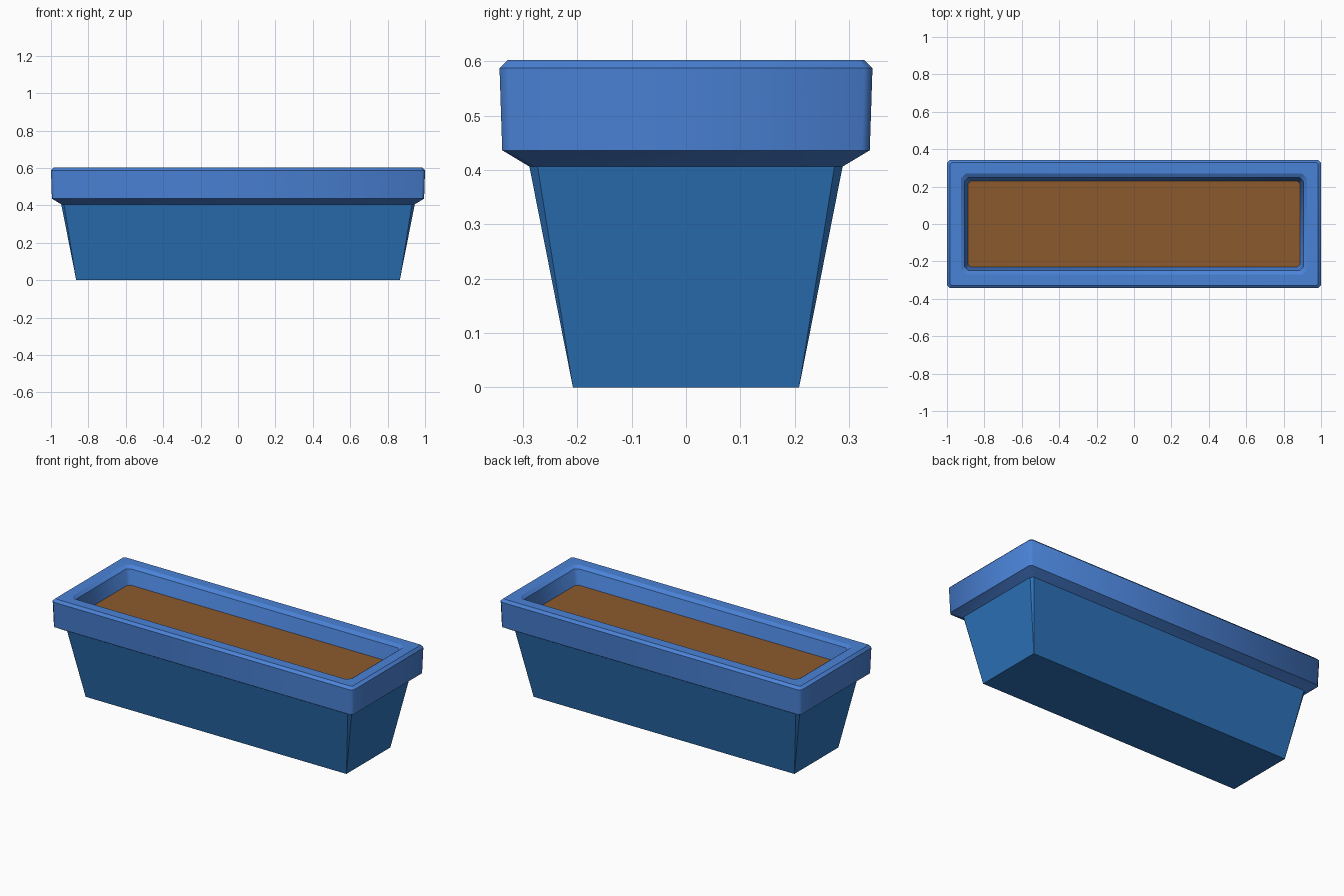
import bpy, bmesh

if "Cube" in bpy.data.objects:
    bpy.data.objects.remove(bpy.data.objects["Cube"])


def material(name, rgb):
    m = bpy.data.materials.new(name)
    m.diffuse_color = (*rgb, 1)
    m.use_nodes = True
    m.node_tree.nodes["Principled BSDF"].inputs["Base Color"].default_value = m.diffuse_color
    return m


def ring(bm, hx, hy, z, c):
    """Rectangle with corners cut by c, counter-clockwise."""
    pts = [(hx, -hy + c), (hx, hy - c), (hx - c, hy), (-hx + c, hy),
           (-hx, hy - c), (-hx, -hy + c), (-hx + c, -hy), (hx - c, -hy)]
    return [bm.verts.new((x, y, z)) for x, y in pts]


def loft(name, profile, mat, cap_start=False, cap_end=False, smooth=False):
    """Skin a stack of rings; horizontal ring edges stay sharp when smooth."""
    bm = bmesh.new()
    rings = [ring(bm, *p) for p in profile]
    for a, b in zip(rings, rings[1:]):
        for i in range(8):
            j = (i + 1) % 8
            f = bm.faces.new((a[i], a[j], b[j], b[i]))
            f.smooth = smooth
    if cap_start:
        bm.faces.new(rings[0][::-1])
    if cap_end:
        bm.faces.new(rings[-1])
    if smooth:
        for r in rings:
            for i in range(8):
                e = bm.edges.get((r[i], r[(i + 1) % 8]))
                if e:
                    e.smooth = False
    bmesh.ops.remove_doubles(bm, verts=bm.verts, dist=0.0005)
    me = bpy.data.meshes.new(name)
    bm.to_mesh(me)
    bm.free()
    me.materials.append(mat)
    ob = bpy.data.objects.new(name, me)
    bpy.context.collection.objects.link(ob)
    return ob


rim_blue = material("rim blue", (0.068, 0.223, 0.672))
body_blue = material("body blue", (0.026, 0.171, 0.491))
soil_brown = material("soil brown", (0.262, 0.102, 0.027))

# Tapered trough: sharp corners at the foot, cut corners at the top
loft("planter_body", [(0.865, 0.208, 0, 0), (0.945, 0.288, 0.406, 0.015)],
     body_blue, cap_start=True)

# Overhanging rim, from the underside over the top and down inside
loft("planter_rim", [
    (0.945, 0.288, 0.406, 0.015),
    (0.995, 0.338, 0.436, 0.015),
    (1.0, 0.343, 0.587, 0.015),
    (0.985, 0.328, 0.602, 0.010),
    (0.926, 0.269, 0.602, 0.025),
    (0.906, 0.249, 0.587, 0.020),
    (0.886, 0.229, 0.495, 0.015),
], rim_blue, smooth=True)

# Soil surface
loft("soil", [(0.885, 0.228, 0.494, 0.015), (0.887, 0.230, 0.50, 0.015)],
     soil_brown, cap_end=True)
